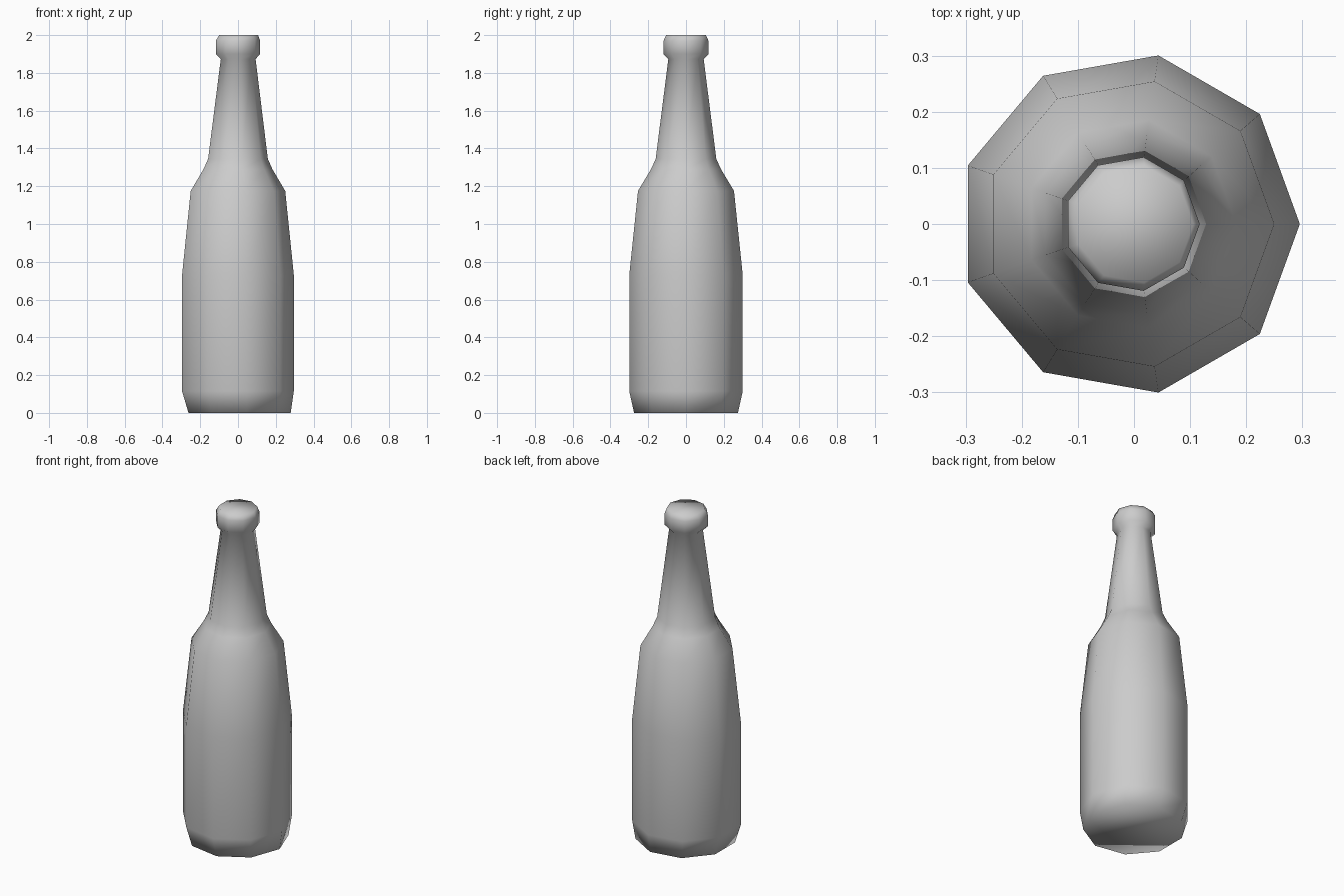
import bpy, bmesh
from math import cos, sin, tau

if "Cube" in bpy.data.objects:
    bpy.data.objects.remove(bpy.data.objects["Cube"])

SIDES = 9
# (radius, height, x shift as a share of radius) from base to lip
PROFILE = [(0.279, 0.0, 0.0), (0.305, 0.115, -0.031), (0.305, 0.73, -0.031),
           (0.258, 1.175, -0.031), (0.188, 1.29, -0.031), (0.163, 1.345, -0.031),
           (0.095, 1.873, -0.02), (0.121, 1.90, -0.031), (0.121, 1.97, -0.031),
           (0.106, 2.0, 0.0)]


def lathe(name, profile):
    bm = bmesh.new()
    rings = [[bm.verts.new((r * (cos(tau * i / SIDES) + s), r * sin(tau * i / SIDES), z))
              for i in range(SIDES)] for r, z, s in profile]
    for low, high in zip(rings, rings[1:]):
        for i in range(SIDES):
            j = (i + 1) % SIDES
            bm.faces.new((low[i], low[j], high[j], high[i]))
    # closed base and mouth
    bm.faces.new(rings[0][::-1])
    bm.faces.new(rings[-1])
    for f in bm.faces:
        f.smooth = True
    mesh = bpy.data.meshes.new(name)
    bm.to_mesh(mesh)
    bm.free()
    obj = bpy.data.objects.new(name, mesh)
    bpy.context.collection.objects.link(obj)
    return obj


lathe("bottle", PROFILE)
